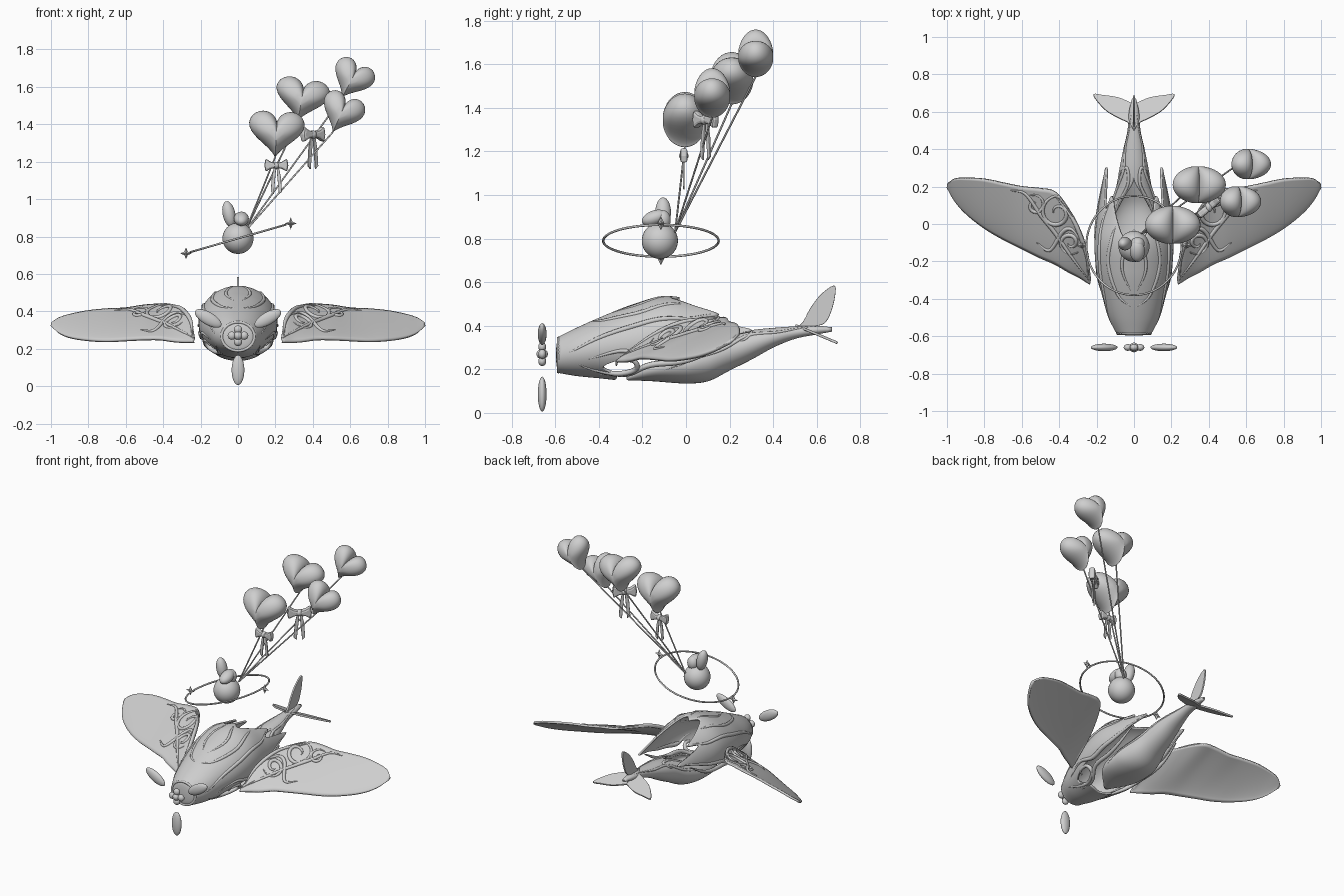
import bpy, bmesh, math
from math import sin, cos, pi, radians
from mathutils import Vector, Matrix

if "Cube" in bpy.data.objects:
    bpy.data.objects.remove(bpy.data.objects["Cube"])

grey = bpy.data.materials.new("plain_grey")
grey.use_nodes = True
colour = (0.62, 0.62, 0.62, 1)
grey.diffuse_color = colour
grey.node_tree.nodes["Principled BSDF"].inputs["Base Color"].default_value = colour


def sample(rows, k):
    """Smoothly interpolate table rows (key, values...) at key k."""
    k = min(max(k, rows[0][0]), rows[-1][0])
    i = 0
    while i < len(rows) - 2 and k > rows[i + 1][0]:
        i += 1
    a, b = rows[i], rows[i + 1]
    p, q = rows[max(i - 1, 0)], rows[min(i + 2, len(rows) - 1)]
    d = b[0] - a[0]
    f = (k - a[0]) / d
    result = []
    for j in range(1, len(a)):
        m = (b[j] - p[j]) / (b[0] - p[0]) * d
        n = (q[j] - a[j]) / (q[0] - a[0]) * d
        g, h = f * f, f * f * f
        result.append((2*h - 3*g + 1)*a[j] + (h - 2*g + f)*m + (3*g - 2*h)*b[j] + (h - g)*n)
    return result


def finish(name, bm, smooth=True, matrix=None):
    bmesh.ops.recalc_face_normals(bm, faces=bm.faces[:])
    mesh = bpy.data.meshes.new(name)
    bm.to_mesh(mesh)
    bm.free()
    obj = bpy.data.objects.new(name, mesh)
    bpy.context.scene.collection.objects.link(obj)
    mesh.materials.append(grey)
    for face in mesh.polygons:
        face.use_smooth = smooth
    if matrix:
        obj.matrix_world = matrix
    return obj


def solidify(obj, depth, offset=0):
    mod = obj.modifiers.new("thickness", "SOLIDIFY")
    mod.thickness, mod.offset = depth, offset
    return obj


def surface(name, point, nu, nv, depth):
    """Thin shell through point(u, v), both in 0..1."""
    bm = bmesh.new()
    grid = [[bm.verts.new(point(i / nu, j / nv)) for j in range(nv + 1)] for i in range(nu + 1)]
    for i in range(nu):
        for j in range(nv):
            bm.faces.new((grid[i][j], grid[i + 1][j], grid[i + 1][j + 1], grid[i][j + 1]))
    bmesh.ops.remove_doubles(bm, verts=bm.verts[:], dist=0.0002)
    return solidify(finish(name, bm), depth)


def ellipsoid(name, loc, half, rot=(0, 0, 0)):
    bm = bmesh.new()
    bmesh.ops.create_uvsphere(bm, u_segments=32, v_segments=20, radius=1)
    turn = Matrix.Rotation(rot[2], 4, "Z") @ Matrix.Rotation(rot[1], 4, "Y") @ Matrix.Rotation(rot[0], 4, "X")
    return finish(name, bm, True, Matrix.Translation(loc) @ turn @ Matrix.Diagonal((*half, 1)))


def plate(name, points, depth, matrix=None):
    bm = bmesh.new()
    bm.faces.new([bm.verts.new(p) for p in points])
    obj = solidify(finish(name, bm, False, matrix), depth)
    bevel = obj.modifiers.new("soft_edge", "BEVEL")
    bevel.width, bevel.segments = depth * 0.3, 2
    return obj


def tube(name, points, radius, taper=False, cyclic=False):
    curve = bpy.data.curves.new(name, "CURVE")
    curve.dimensions = "3D"
    curve.bevel_depth, curve.bevel_resolution = radius, 2
    curve.use_fill_caps = True
    spline = curve.splines.new("POLY")
    spline.points.add(len(points) - 1)
    for i, p in enumerate(points):
        spline.points[i].co = (*p, 1)
        if taper:
            spline.points[i].radius = 0.25 + 0.75 * sin(pi * i / (len(points) - 1))
    spline.use_cyclic_u = cyclic
    spline.use_smooth = True
    obj = bpy.data.objects.new(name, curve)
    curve.materials.append(grey)
    bpy.context.scene.collection.objects.link(obj)


def both_sides(name, points, radius):
    for side, s in (("left", 1), ("right", -1)):
        tube(f"{side}_{name}", [(s * p[0], p[1], p[2]) for p in points], radius, True)


def smooth_path(points, n=32):
    rows = [(i, *p) for i, p in enumerate(points)]
    return [sample(rows, i * (len(points) - 1) / n) for i in range(n + 1)]


# Hull profiles: y, half width, bottom, top
HULL = [(-.59, .085, .19, .34), (-.5, .13, .175, .385), (-.4, .16, .165, .43), (-.25, .195, .15, .49),
        (-.1, .205, .145, .53), (.05, .19, .14, .51), (.15, .175, .17, .49), (.29, .155, .25, .445)]
TAIL = [(-.27, .01, .155, .165), (-.15, .12, .15, .25), (0, .14, .14, .30), (.1, .12, .15, .33),
        (.2, .09, .2, .355), (.3, .072, .25, .375), (.4, .052, .305, .385), (.5, .03, .345, .392),
        (.6, .022, .365, .395), (.67, .006, .378, .388)]
# Rear edge of the front shell by angle; opening of the tail hull by y
REAR = [(-90, -.33), (-60, -.32), (-40, -.38), (-25, -.3), (-12, -.05), (0, .1), (14, .29), (24, .27),
        (36, .08), (48, .15), (60, .04), (75, -.07), (90, -.03)]
GAP = [(-.27, 70), (0, 58), (.15, 28), (.24, 0), (.67, 0)]


def hull(table, y, angle, out=0):
    w, lo, hi = sample(table, y)
    a = radians(angle)
    return ((w + out) * cos(a), y, (lo + hi) / 2 + ((hi - lo) / 2 + out) * sin(a))


def front_shell(u, v):
    angle = -90 + 360 * v
    rear = sample(REAR, angle if angle <= 90 else 180 - angle)[0]
    return hull(HULL, -.59 + u * (rear + .59), angle)


def tail_shell(u, v):
    y = -.27 + .94 * u
    gap = max(0, sample(GAP, y)[0])
    return hull(TAIL, y, 90 + gap + v * (360 - 2 * gap))


surface("front_shell", front_shell, 40, 120, .012)
surface("tail_hull", tail_shell, 50, 40, .01)
ellipsoid("nose_cap", (0, -.585, .265), (.083, .012, .073))
tube("nose_rim", [hull(HULL, -.585, a * 10) for a in range(36)], .008, cyclic=True)

# Raised scrollwork on the hull, as (y, angle) paths
TRIMS = {
    "canopy_trim": (HULL, [(-.45, 88), (-.38, 60), (-.22, 48), (-.08, 55), (0, 62)], .011),
    "canopy_arch": (HULL, [(-.38, 88), (-.28, 74), (-.2, 72), (-.12, 80), (-.06, 85)], .009),
    "side_trim": (HULL, [(-.55, 0), (-.4, 20), (-.2, 27), (0, 32), (.13, 48)], .012),
    "shell_edge": (HULL, [(-.45, -20), (-.3, -10), (-.17, -22), (-.05, -14), (.1, 0), (.28, 15)], .014),
    "lower_curl": (HULL, [(-.5, -30), (-.42, -48), (-.32, -56), (-.23, -44), (-.24, -28), (-.31, -26), (-.32, -36)], .013),
    "lower_ribbon": (HULL, [(-.4, -60), (-.28, -58), (-.18, -38), (-.05, -32), (.08, -18), (.2, 0)], .014),
    "tail_trim": (TAIL, [(-.1, -10), (.05, 15), (.18, 20), (.3, 45), (.45, 30), (.6, 60)], .009),
    "tail_curl": (TAIL, [(.0, 28), (.12, 48), (.22, 70), (.3, 60), (.27, 30), (.22, 35)], .009),
}
for name, (table, path, radius) in TRIMS.items():
    both_sides(name, [hull(table, y, a, .003) for y, a in smooth_path(path, 40)], radius)

# Wings: x, front y, rear y, front z, rear z
WING = [(.235, -.32, -.29, .235, .25), (.25, -.31, -.15, .235, .35), (.29, -.285, -.03, .235, .41),
        (.35, -.255, .08, .24, .43), (.42, -.215, .17, .25, .435), (.5, -.18, .19, .25, .43),
        (.6, -.13, .2, .245, .415), (.7, -.08, .22, .24, .41), (.8, -.02, .24, .245, .4),
        (.9, .06, .245, .26, .38), (.96, .13, .24, .285, .36), (.998, .2, .215, .32, .335)]


def wing_z(x, t):
    _, _, low, high = sample(WING, x)
    return low + (high - low) * (t ** .85)


def wing_point(x, y, lift=.008):
    front, rear = sample(WING, x)[:2]
    t = min(max((y - front) / (rear - front), .02), .98)
    return (x, front + t * (rear - front), wing_z(x, t) + lift)


for side, s in (("left", 1), ("right", -1)):
    def wing(u, v):
        x = .235 + .763 * u
        front, rear = sample(WING, x)[:2]
        return (s * x, front + (rear - front) * v, wing_z(x, v))
    surface(side + "_wing", wing, 60, 20, .014)


def spiral(cx, cy, radius, start, turns):
    steps = [i / 40 for i in range(41)]
    return [wing_point(cx + radius * (1 - .8 * f) * cos(start + turns * 2 * pi * f),
                       cy + radius * (1 - .8 * f) * sin(start + turns * 2 * pi * f)) for f in steps]


both_sides("wing_large_scroll", spiral(.41, .06, .1, 2.5, -1.4), .012)
both_sides("wing_root_scroll", spiral(.34, -.1, .065, 4, 1.3), .012)
both_sides("wing_outer_scroll", spiral(.53, .1, .06, .8, 1.2), .01)
for i, path in enumerate([[(.66, .18), (.58, .16), (.5, .05), (.42, -.05), (.33, -.18), (.24, -.3)],
                          [(.42, .15), (.33, .03), (.28, -.08), (.25, -.18), (.245, -.28)],
                          [(.52, -.1), (.45, -.14), (.38, -.04), (.33, -.03), (.28, -.1)]]):
    both_sides(f"wing_vine_{i + 1}", [wing_point(x, y) for x, y in smooth_path(path)], .012)

# Tail fin and flukes
plate("tail_fin", [(0, y, z) for y, z in smooth_path(
    [(.47, .38), (.53, .41), (.57, .48), (.62, .545), (.68, .585), (.685, .54), (.665, .46),
     (.635, .41), (.59, .395), (.62, .37)])], .012)
for side, s in (("left", 1), ("right", -1)):
    plate(side + "_fluke", [(s * x, y, .395 - (y - .52) * .42) for x, y in smooth_path(
        [(0, .5), (.03, .54), (.08, .565), (.155, .61), (.218, .69), (.16, .688), (.08, .675), (0, .64)])], .012)

# Propeller
HUB = Vector((0, -.66, .27))
for i in range(3):
    a = i * 2 * pi / 3
    ellipsoid(f"propeller_blade_{i + 1}", HUB + Vector((sin(a), 0, -cos(a))) * .184, (.034, .02, .08), (0, -a, 0))
for i in range(4):
    a = i * pi / 2
    ellipsoid(f"hub_petal_{i + 1}", HUB + Vector((cos(a), 0, sin(a))) * .033, (.022, .018, .022))
ellipsoid("hub_centre", HUB, (.024, .026, .024))

# Passenger with one raised and one folded ear
ellipsoid("passenger_body", (0, -.12, .79), (.083, .083, .083))
ellipsoid("raised_ear", (-.048, -.105, .92), (.034, .036, .07), (0, radians(-12), 0))
ellipsoid("folded_ear_base", (.02, -.105, .885), (.037, .035, .045))
ellipsoid("folded_ear_tip", (.018, -.145, .895), (.04, .06, .034), (radians(20), 0, 0))

# Orbit ring with two sparkles
tilt = radians(-16)
tube("orbit_ring", [(.265 * cos(a) * cos(tilt), -.115 + .265 * sin(a), .79 - .265 * cos(a) * sin(tilt))
                    for a in [i * pi / 40 for i in range(80)]], .0055, cyclic=True)
for name, x, z in (("left_sparkle", .282, .87), ("right_sparkle", -.278, .71)):
    bm = bmesh.new()
    rim = []
    for i in range(8):
        r = .013 if i % 2 else .032
        rim.append(bm.verts.new((r * sin(i * pi / 4), 0, r * cos(i * pi / 4))))
    for tip in (bm.verts.new((0, -.016, 0)), bm.verts.new((0, .016, 0))):
        for i in range(8):
            bm.faces.new((rim[i], rim[(i + 1) % 8], tip))
    finish(name, bm, False, Matrix.Translation((x, -.115, z)))


def heart(name, loc, half, tilt):
    """Inflated heart: heart outlines shrinking towards front and back."""
    bm = bmesh.new()
    rings = []
    for j in range(1, 20):
        lat = -pi / 2 + pi * j / 20
        ring = []
        for i in range(48):
            a = 2 * pi * i / 48
            x = sin(a) ** 3
            z = (13 * cos(a) - 5 * cos(2 * a) - 2 * cos(3 * a) - cos(4 * a) + 2.5) / 14.5
            ring.append(bm.verts.new((half[0] * x * cos(lat), half[1] * sin(lat), half[2] * z * cos(lat))))
        rings.append(ring)
    for r, q in zip(rings, rings[1:]):
        for i in range(48):
            k = (i + 1) % 48
            bm.faces.new((r[i], r[k], q[k], q[i]))
    bm.faces.new(rings[0])
    bm.faces.new(rings[-1])
    turn = Matrix.Translation(loc) @ Matrix.Rotation(radians(tilt), 4, "Y")
    obj = finish(name, bm, True, turn)
    mod = obj.modifiers.new("puff", "SMOOTH")
    mod.factor, mod.iterations = .5, 5
    return turn @ Vector((0, 0, -half[2] * .95))


# Heart balloons on strings
BALLOONS = [((.205, -.005, 1.345), (.152, .103, .128), 3), ((.34, .21, 1.53), (.148, .1, .118), 10),
            ((.55, .12, 1.455), (.118, .084, .112), 24), ((.605, .32, 1.635), (.115, .082, .108), 28)]
for i, (loc, half, lean) in enumerate(BALLOONS):
    tip = heart(f"heart_balloon_{i + 1}", loc, half, lean)
    tube(f"balloon_string_{i + 1}", [(.04, -.05, .83), tip], .0045)


# Ribbon bows
def bow(name, loc, turn, size):
    place = Matrix.Translation(loc) @ Matrix.Rotation(radians(turn), 4, "Z") @ Matrix.Scale(size, 4)
    for side, s in (("left", 1), ("right", -1)):
        plate(f"{name}_{side}_loop", [(s * x, 0, z) for x, z in
              [(0, .012), (.03, .02), (.058, .038), (.064, 0), (.058, -.034), (.03, -.018), (0, -.012)]], .034, place)
        plate(f"{name}_{side}_tail", [(s * x, 0, z) for x, z in
              [(0, 0), (.012, -.005), (.024, -.06), (.03, -.14), (.014, -.155), (.006, -.07)]], .008, place)
    ellipsoid(name + "_knot", loc, (.018 * size, .022 * size, .019 * size))


bow("front_bow", (.205, -.01, 1.18), 0, 1)
bow("rear_bow", (.4, .09, 1.345), 40, 1.2)
